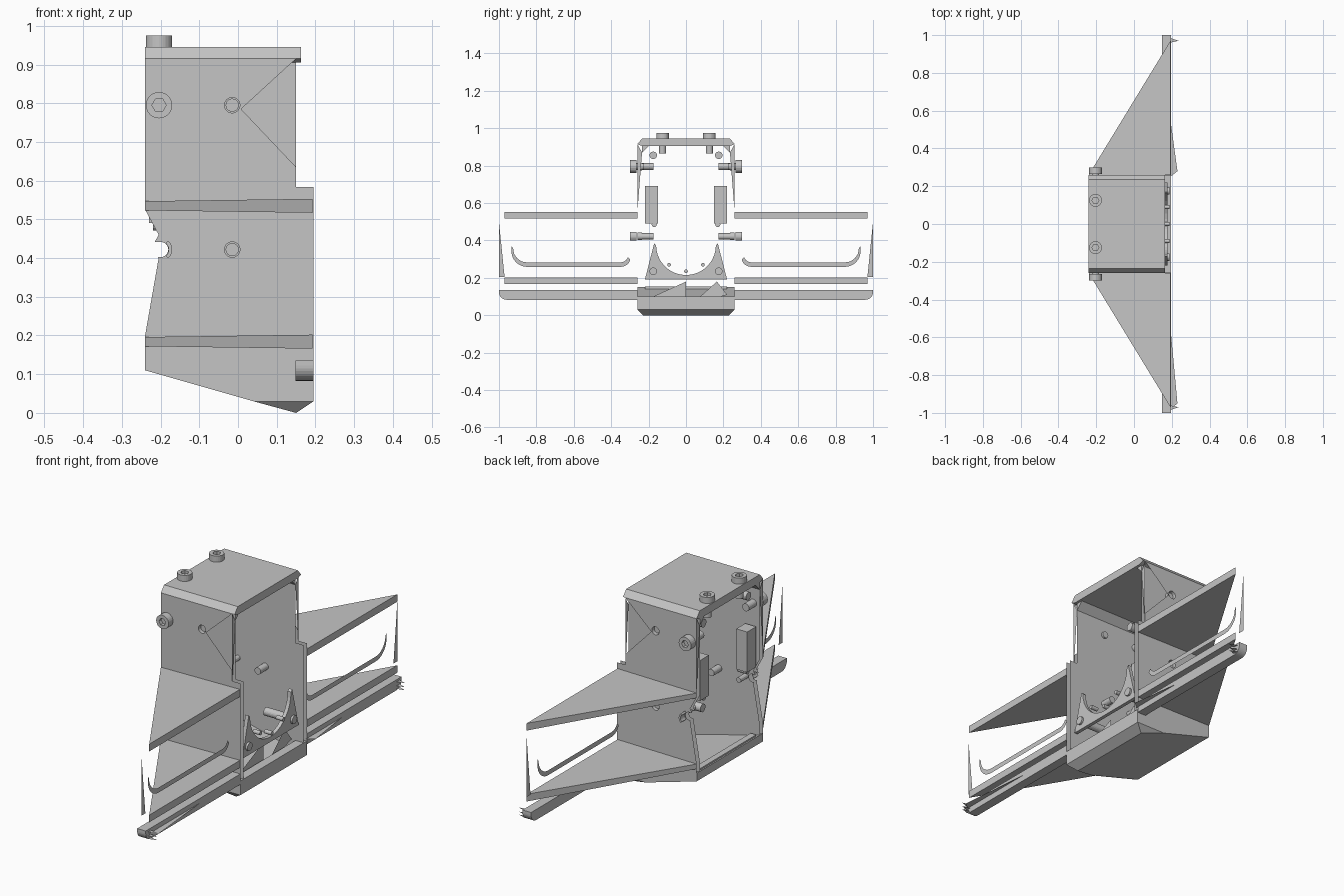
import bpy, bmesh, math
from mathutils import Matrix, Vector

if "Cube" in bpy.data.objects:
    bpy.data.objects.remove(bpy.data.objects["Cube"])

grey = bpy.data.materials.new("plain_grey")
grey.use_nodes = True
colour = (0.56, 0.56, 0.56, 1)
grey.diffuse_color = colour
grey.node_tree.nodes["Principled BSDF"].inputs["Base Color"].default_value = colour


def finish(name, bm):
    bmesh.ops.recalc_face_normals(bm, faces=bm.faces[:])
    mesh = bpy.data.meshes.new(name)
    bm.to_mesh(mesh)
    bm.free()
    mesh.materials.append(grey)
    ob = bpy.data.objects.new(name, mesh)
    bpy.context.collection.objects.link(ob)
    return ob


def place(p, axis, d):
    """Lift a 2D profile point to 3D at depth d along the axis."""
    a, b = p
    return {"x": (d, a, b), "y": (a, d, b), "z": (a, b, d)}[axis]


def prism(name, pts, axis, lo, hi, caps=True):
    bm = bmesh.new()
    ends = [[bm.verts.new(place(p, axis, d)) for p in pts] for d in (lo, hi)]
    if caps:
        for ring in ends:
            bm.faces.new(ring)
    n = len(pts)
    for i in range(n):
        j = (i + 1) % n
        bm.faces.new((ends[0][i], ends[0][j], ends[1][j], ends[1][i]))
    return finish(name, bm)


def sheet(name, loops, axis, d):
    """Flat skin: the first loop is the outline, the others are holes."""
    bm = bmesh.new()
    for pts in loops:
        ring = [bm.verts.new(place(p, axis, d)) for p in pts]
        for a, b in zip(ring, ring[1:] + ring[:1]):
            bm.edges.new((a, b))
    bmesh.ops.triangle_fill(bm, use_beauty=True, edges=bm.edges[:], normal=place((0, 0), axis, 1))
    return finish(name, bm)


def rod(name, start, end, r, sides=20):
    a, b = Vector(start), Vector(end)
    bm = bmesh.new()
    turn = (b - a).to_track_quat("Z", "Y").to_matrix().to_4x4()
    bmesh.ops.create_cone(bm, cap_ends=True, segments=sides, radius1=r, radius2=r,
                          depth=(b - a).length, matrix=Matrix.Translation((a + b) / 2) @ turn)
    return finish(name, bm)


def socket_screw(name, seat, out, r, head, shank):
    """Cap screw with a hexagonal recess, seated at a point and facing out."""
    seat, out = Vector(seat), Vector(out)
    rod(name + "_shank", seat, seat - out * shank, r * 0.55)
    bm = bmesh.new()
    bmesh.ops.create_cone(bm, cap_ends=True, segments=24, radius1=r, radius2=r, depth=head)
    top = max(bm.faces, key=lambda f: f.calc_center_median().z)
    bmesh.ops.inset_region(bm, faces=[top], thickness=r * 0.4)
    for v in top.verts:
        a = math.atan2(v.co.y, v.co.x) % math.radians(60) - math.radians(30)
        v.co.xy = v.co.xy.normalized() * r * 0.47 / math.cos(a)
    socket = bmesh.ops.extrude_discrete_faces(bm, faces=[top])["faces"][0]
    bmesh.ops.translate(bm, verts=socket.verts[:], vec=(0, 0, -head * 0.5))
    bm.transform(Matrix.Translation(seat + out * head / 2) @ out.to_track_quat("Z", "Y").to_matrix().to_4x4())
    finish(name + "_head", bm)


def arc(cx, cy, r, a0, a1, n=10):
    return [(cx + r * math.cos(math.radians(a0 + (a1 - a0) * i / n)),
             cy + r * math.sin(math.radians(a0 + (a1 - a0) * i / n))) for i in range(n + 1)]


# Roof with chamfered edges
prism("roof", [(-0.26, 0.915), (-0.235, 0.945), (0.235, 0.945), (0.26, 0.915),
               (0.235, 0.905), (-0.235, 0.905)], "x", -0.24, 0.163)

# Sloping floor and the tapered nose beneath it
prism("floor", [(-0.24, 0.11), (0.04, 0.03), (0.195, 0.03), (0.195, 0.1),
                (0.15, 0.1), (0.15, 0.05), (-0.24, 0.15)], "y", -0.258, 0.258)
nose = prism("nose", [(0.04, 0.03), (0.15, 0), (0.195, 0.03)], "y", -0.26, 0.26)
for v in nose.data.vertices:
    if v.co.z < 0.01:
        v.co.y *= 0.885
prism("floor_rib", [(-0.22, 0.14), (0.22, 0.14), (0.22, 0.155), (-0.22, 0.155)], "x", -0.23, -0.2)
sheet("floor_web_front", [[(-0.22, 0.08), (0, 0.18), (0, 0.04)]], "x", 0.14)
sheet("floor_web_back", [[(0.02, 0.05), (0.165, 0.18), (0.22, 0.11)]], "x", 0.14)

# Curved cradle plate between the walls
cradle = [(-0.22, 0.19), (0.22, 0.19), (0.17, 0.385)] + arc(0, 0.375, 0.16, 0, -180, 18) + [(-0.17, 0.385)]
prism("cradle_plate", cradle, "x", 0.16, 0.178)
rod("cradle_center_pin", (0.15, 0, 0.235), (0.188, 0, 0.235), 0.01, 12)

# Side wall outline with notch and rounded bite in the rear edge
lower = [(-0.24, 0.11), (0.04, 0.03), (0.195, 0.03), (0.195, 0.583), (0.15, 0.583)]
upper = [(0.15, 0.915), (-0.24, 0.915), (-0.24, 0.525), (-0.205, 0.46), (-0.215, 0.442)]
upper += arc(-0.2, 0.422, 0.02, 110, -110, 8) + [(-0.205, 0.4), (-0.24, 0.2)]
cutaway = [(0.15, 0.635), (0.008, 0.785)]
holes = [arc(-0.015, z, 0.02, 0, 345, 23) for z in (0.795, 0.422)]

# U-shaped ribbon as an outer arc and a returning inner arc
ribbon = arc(0.35, 0.315, 0.056, 200, 270, 6) + arc(0.85, 0.342, 0.083, 270, 360, 8) + [(0.933, 0.37)]
ribbon += arc(0.85, 0.357, 0.074, 360, 270, 8) + arc(0.35, 0.325, 0.042, 270, 200, 6)

# Partial head left around the bite
crescent = arc(-0.2, 0.422, 0.03, -50, 50, 8) + arc(-0.2, 0.422, 0.021, 50, -50, 8)

for s, side in ((-1, "front"), (1, "back")):
    def flip(pts):
        return [(s * a, b) for a, b in pts]

    # Double-skinned wall with drilled holes, roof shoulder and end gussets
    sheet(side + "_outer_wall", [lower + cutaway + upper] + holes, "y", s * 0.26)
    sheet(side + "_inner_wall", [lower + upper], "y", s * 0.235)
    prism(side + "_roof_shoulder", flip([(0.235, 0.87), (0.235, 0.905), (0.2, 0.905)]), "x", -0.24, 0.15)
    for x in (0.15, -0.24):
        sheet(side + "_wall_gusset", [flip([(0.26, 0.55), (0.26, 0.915), (0.235, 0.87)])], "x", x)

    # Two triangular wings, slightly thicker toward the wide edge
    for z, label in ((0.535, "upper"), (0.184, "lower")):
        wing = prism(side + "_" + label + "_wing",
                     [(-0.24, s * 0.26), (0.193, s * 0.26), (0.193, s * 0.97)], "z", z - 0.012, z + 0.012)
        for v in wing.data.vertices:
            if v.co.x > 0:
                v.co.z = z + math.copysign(0.018, v.co.z - z)

    # Bottom rail with rounded outer end, and thin slivers along it
    rail = [(0.26, 0.083), (0.26, 0.135), (1, 0.135)] + arc(0.96, 0.123, 0.04, 0, -90, 8)
    prism(side + "_rail", flip(rail), "x", 0.148, 0.195)
    reach, root = (0.28, 0.25) if s > 0 else (-0.95, -0.98)
    sheet(side + "_rail_sliver", [[(0.193, s * 0.55), (0.23, reach), (0.193, root)]], "z", 0.112)
    for z in (0.09, 0.105, 0.125):
        sheet(side + "_tip_sliver", [[(0.193, s * 0.96), (0.235, s * 0.97), (0.193, s * 0.985)]], "z", z)

    # Ribbon and tip fin
    sheet(side + "_ribbon", [flip(ribbon)], "x", 0.16)
    sheet(side + "_tip_fin", [flip([(0.97, 0.205), (1, 0.205), (1, 0.5)])], "x", 0.172)

    # Block on the inner wall and small pin under it
    prism(side + "_inner_block", flip([(0.15, 0.49), (0.22, 0.49), (0.22, 0.69), (0.15, 0.69)]),
          "x", -0.23, -0.17)
    rod(side + "_block_pin", (-0.22, s * 0.17, 0.485), (-0.17, s * 0.17, 0.485), 0.014, 12)

    # Cap screws in the roof and wall
    socket_screw(side + "_roof_screw", (-0.204, s * 0.125, 0.945), (0, 0, 1), 0.034, 0.03, 0.08)
    socket_screw(side + "_wall_screw", (-0.204, s * 0.265, 0.795), (0, s, 0), 0.034, 0.035, 0.09)

    # Studs inside the drilled holes
    for z, depth, hole in ((0.795, 0.225, holes[0]), (0.422, 0.175, holes[1])):
        rod(side + "_wall_stud", (-0.015, s * depth, z), (-0.015, s * 0.245, z), 0.017)
        prism(side + "_hole_lining", hole, "y", s * 0.235, s * 0.26, caps=False)

    # Partial screw and lengthwise pins
    prism(side + "_partial_head", crescent, "y", s * 0.265, s * 0.3)
    rod(side + "_partial_shank", (-0.165, s * 0.175, 0.425), (-0.165, s * 0.235, 0.425), 0.013, 12)
    rod(side + "_upper_pin", (-0.22, s * 0.175, 0.855), (-0.12, s * 0.175, 0.855), 0.02)
    rod(side + "_lower_pin", (0.03, s * 0.175, 0.235), (0.188, s * 0.175, 0.235), 0.02)
    rod(side + "_cradle_pin", (0.15, s * 0.09, 0.27), (0.188, s * 0.09, 0.27), 0.01, 12)
